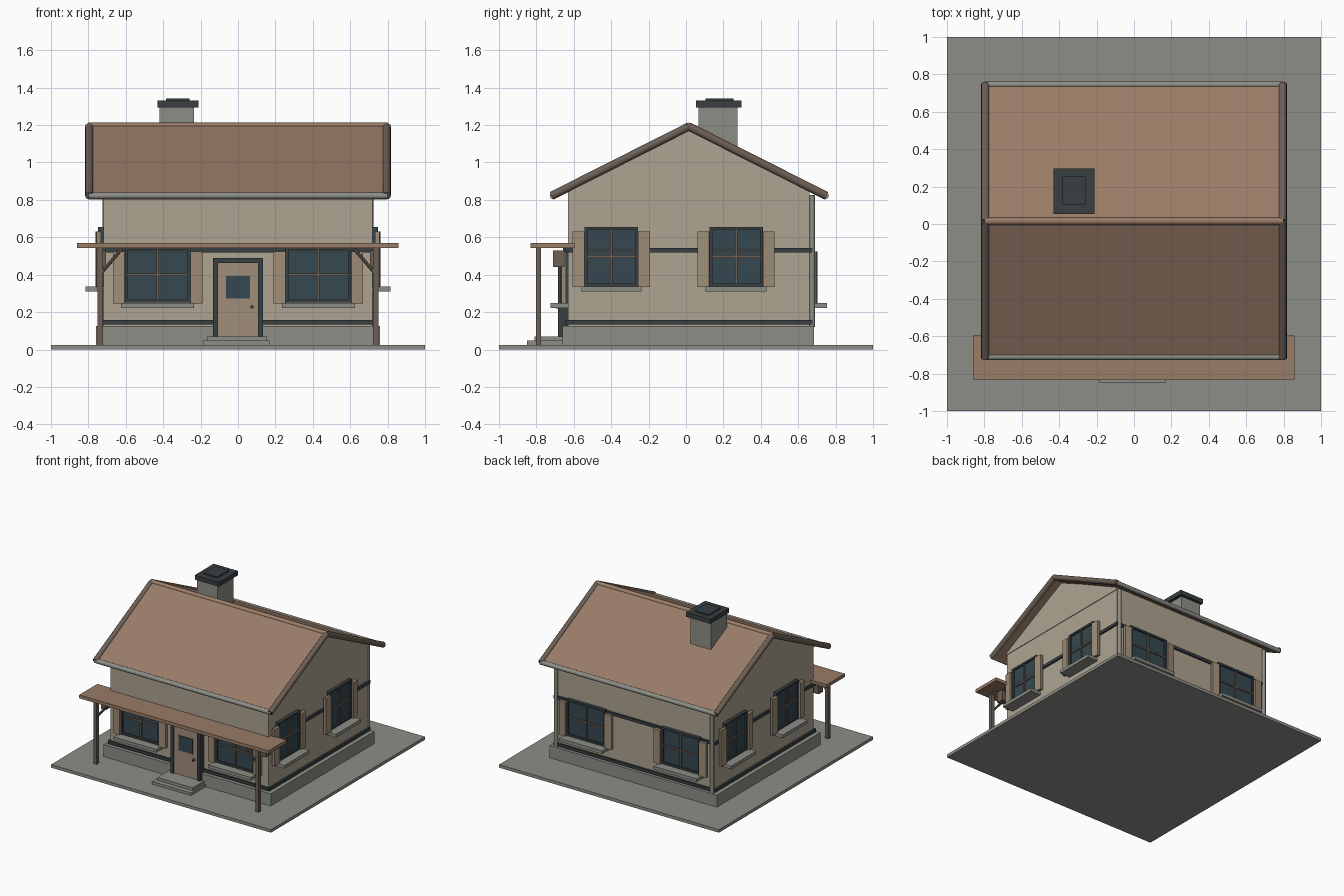
import bpy, bmesh, math
from mathutils import Matrix, Vector

if "Cube" in bpy.data.objects:
    bpy.data.objects.remove(bpy.data.objects["Cube"])


def material(name, r, g, b):
    m = bpy.data.materials.new(name)
    m.diffuse_color = (r, g, b, 1)
    m.use_nodes = True
    m.node_tree.nodes["Principled BSDF"].inputs["Base Color"].default_value = m.diffuse_color
    return m


WALL = material("plaster", .42, .37, .28)
ROOF = material("roof_tile", .32, .20, .135)
DARK = material("dark_trim", .04, .05, .055)
GLASS = material("glass", .035, .065, .08)
STONE = material("stone", .27, .27, .245)
SHUT = material("shutter_wood", .35, .27, .19)
WOOD = material("brown_wood", .15, .115, .09)
I = Matrix.Identity(4)


def finish(name, bm, mat, smooth=False):
    bmesh.ops.recalc_face_normals(bm, faces=bm.faces)
    me = bpy.data.meshes.new(name)
    bm.to_mesh(me)
    bm.free()
    ob = bpy.data.objects.new(name, me)
    bpy.context.collection.objects.link(ob)
    me.materials.append(mat)
    if smooth:
        bpy.ops.object.select_all(action='DESELECT')
        ob.select_set(True)
        bpy.context.view_layer.objects.active = ob
        bpy.ops.object.shade_smooth_by_angle(angle=math.radians(40))
    return ob


def box(name, x, y, z, mat, M=I):
    bm = bmesh.new()
    c = Vector(((x[0] + x[1]) / 2, (y[0] + y[1]) / 2, (z[0] + z[1]) / 2))
    s = Matrix.Diagonal((x[1] - x[0], y[1] - y[0], z[1] - z[0], 1))
    bmesh.ops.create_cube(bm, size=1, matrix=M @ Matrix.Translation(c) @ s)
    return finish(name, bm, mat)


def rod(name, a, b, r, mat, sides=12):
    a, b = Vector(a), Vector(b)
    d = b - a
    M = Matrix.Translation((a + b) / 2) @ d.to_track_quat('Z', 'Y').to_matrix().to_4x4()
    bm = bmesh.new()
    bmesh.ops.create_cone(bm, cap_ends=True, segments=sides, radius1=r, radius2=r,
                          depth=d.length, matrix=M)
    return finish(name, bm, mat, True)


def prism(name, profile, x0, x1, mat):
    # y-z outline extruded along x
    bm = bmesh.new()
    f = bm.faces.new([bm.verts.new((x0, y, z)) for y, z in profile])
    g = bmesh.ops.extrude_face_region(bm, geom=[f])
    bmesh.ops.translate(bm, vec=(x1 - x0, 0, 0),
                        verts=[v for v in g['geom'] if isinstance(v, bmesh.types.BMVert)])
    return finish(name, bm, mat)


def window(name, x, y, z, angle, w, h):
    # local frame: x along the wall, -y outward, z up from the sill
    M = Matrix.Translation((x, y, z)) @ Matrix.Rotation(math.radians(angle), 4, 'Z')
    a = w / 2
    box(name + "_glass", (-a, a), (-.015, .01), (0, h), GLASS, M)
    for s in (-1, 1):
        box(name + "_jamb", sorted((s * a, s * (a - .016))), (-.028, .01), (0, h), DARK, M)
        # shutters stand slightly ajar
        S = M @ Matrix.Translation((s * a, -.03, 0)) @ Matrix.Rotation(math.radians(6 * s), 4, 'Z')
        box(name + "_shutter", sorted((0, s * .063)), (-.012, .012), (-.005, h - .025), SHUT, S)
    for k in (0, h - .016):
        box(name + "_rail", (-a, a), (-.028, .01), (k, k + .016), DARK, M)
    box(name + "_muntin_v", (-.007, .007), (-.026, 0), (.01, h - .01), WOOD, M)
    box(name + "_muntin_h", (-a + .01, a - .01), (-.024, 0), (h / 2 - .007, h / 2 + .007), WOOD, M)
    box(name + "_sill", (-a - .02, a + .02), (-.095, .01), (-.028, -.002), STONE, M)


# Ground slab, foundation and walls
box("base_slab", (-1, 1), (-1, 1), (0, .025), STONE)
box("foundation", (-.76, .76), (-.66, .685), (.02, .125), STONE)
prism("house_walls", [(-.63, .12), (.66, .12), (.66, .855), (.015, 1.17), (-.63, .855)],
      -.72, .72, WALL)
for s in (-1, 1):
    prism("gable_panel", [(-.63, .83), (.66, .83), (.66, .855), (.015, 1.17), (-.63, .855)],
          s * .715, s * .725, WALL)

# Dark bands round the walls
for z in (.145, .53):
    for s in (-1, 1):
        box("side_band", sorted((s * .71, s * .735)), (-.64, .67), (z - .012, z + .012), DARK)
    for y in (-.64, .655):
        box("wall_band", (-.73, .73), (y - .005, y + .02), (z - .012, z + .012), DARK)

# Roof slab with rounded edge trim
prism("roof", [(-.715, .828), (.015, 1.205), (.75, .828), (.745, .803), (.015, 1.175), (-.71, .803)],
      -.8, .8, ROOF)
for s in (-1, 1):
    for y in (-.718, .75):
        rod("rake_trim", (s * .795, y, .822), (s * .795, .015, 1.192), .022, WOOD)
for y in (-.71, .745):
    rod("eave_trim", (-.8, y, .822), (.8, y, .822), .018, STONE)
rod("ridge_trim", (-.8, .015, 1.193), (.8, .015, 1.193), .02, ROOF)

# Chimney
box("chimney_stack", (-.42, -.235), (.068, .275), (1.02, 1.3), STONE)
box("chimney_cap", (-.43, -.21), (.053, .298), (1.295, 1.332), DARK)
box("chimney_flue", (-.385, -.26), (.105, .255), (1.33, 1.343), DARK)

# Windows on all four sides
for i, x in enumerate((-.43, .43)):
    window("front_window", x, -.63, .25, 0, .35, .3)
    window("back_window", x, .66, .25, 180, .35, .3)
for y in (-.4, .268):
    window("right_window", .72, y, .338, 90, .285, .318)
    window("left_window", -.72, -y + .015, .338, -90, .285, .318)

# Door with frame, pane and knob
box("door", (-.11, .11), (-.675, -.62), (.06, .462), SHUT)
for s in (-1, 1):
    box("door_jamb", sorted((s * .107, s * .133)), (-.685, -.62), (.06, .49), DARK)
box("door_lintel", (-.133, .133), (-.685, -.62), (.462, .49), DARK)
box("door_pane", (-.065, .065), (-.682, -.66), (.272, .393), GLASS)
rod("door_knob", (.075, -.695, .228), (.075, -.67, .228), .009, DARK)

# Steps
box("lower_step", (-.185, .168), (-.85, -.65), (.02, .047), STONE)
box("upper_step", (-.165, .155), (-.81, -.65), (.045, .07), STONE)

# Porch roof, posts, braces and corner brackets
box("porch_roof", (-.862, .858), (-.832, -.595), (.543, .57), ROOF)
for s in (-1, 1):
    box("porch_post", sorted((s * .722, s * .75)), (-.803, -.775), (.025, .545), WOOD)
    rod("porch_brace", (s * .73, -.789, .41), (s * .62, -.789, .54), .009, WOOD, 8)
    box("corner_bracket", sorted((s * .705, s * .75)), (-.71, -.65), (.44, .53), WOOD)
    # Rear downspouts
    rod("downspout", (s * .71, .675, .12), (s * .71, .675, .825), .015, STONE)
